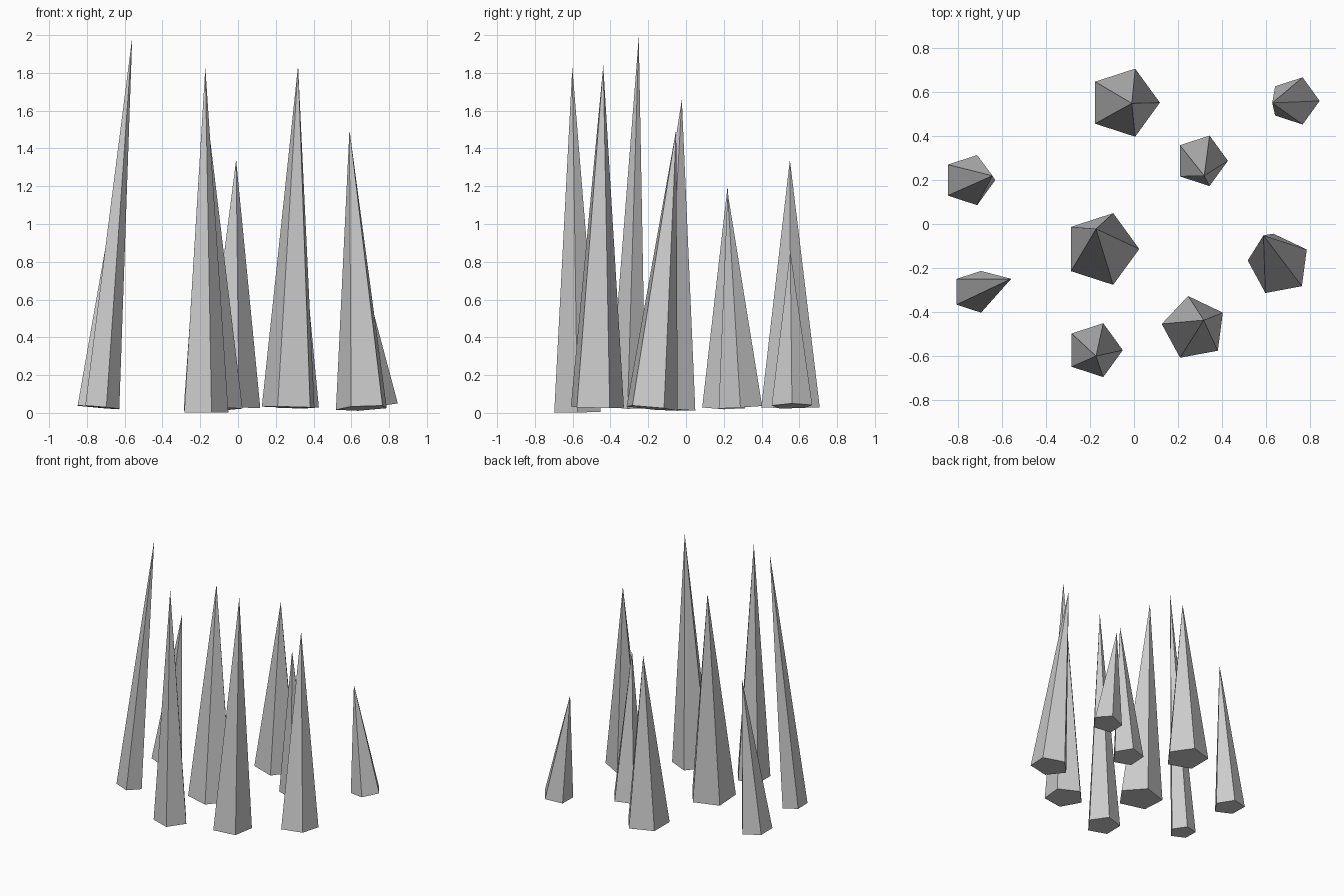
import bpy, bmesh, math
from mathutils import Vector, Matrix

if "Cube" in bpy.data.objects:
    bpy.data.objects.remove(bpy.data.objects["Cube"])

# each spike: base centre, apex, base radius, turn in degrees
SPIKES = [
    ((-0.045, 0.553, 0.030), (-0.010, 0.550, 1.34), 0.163, 0),
    ((0.734, 0.561, 0.036), (0.630, 0.552, 0.86), 0.113, 0),
    ((0.307, 0.288, 0.030), (0.320, 0.220, 1.17), 0.121, 0),
    ((-0.752, 0.200, 0.030), (-0.645, 0.220, 1.20), 0.120, 0),
    ((-0.728, -0.309, 0.030), (-0.560, -0.250, 1.99), 0.100, 0),
    ((-0.148, -0.114, 0.020), (-0.173, -0.022, 1.66), 0.172, 0),
    ((0.661, -0.185, 0.025), (0.590, -0.052, 1.50), 0.144, 28.5),
    ((0.274, -0.475, 0.030), (0.318, -0.438, 1.84), 0.149, 28.5),
    ((-0.180, -0.575, 0.003), (-0.173, -0.602, 1.83), 0.129, 0),
]


def spike(name, base, apex, radius, turn):
    """Five-sided pyramid whose base is square to its leaning axis."""
    base, apex = Vector(base), Vector(apex)
    axis = apex - base
    bm = bmesh.new()
    ring = []
    for i in range(5):
        a = math.radians(turn + 72 * i)
        ring.append(bm.verts.new((radius * math.cos(a), radius * math.sin(a), 0)))
    tip = bm.verts.new((0, 0, axis.length))
    bm.faces.new(ring[::-1])
    for i in range(5):
        bm.faces.new((ring[i], ring[(i + 1) % 5], tip))
    lean = Vector((0, 0, 1)).rotation_difference(axis).to_matrix().to_4x4()
    bm.transform(Matrix.Translation(base) @ lean)
    mesh = bpy.data.meshes.new(name)
    bm.to_mesh(mesh)
    bm.free()
    bpy.context.collection.objects.link(bpy.data.objects.new(name, mesh))


for n, data in enumerate(SPIKES, 1):
    spike(f"spike_{n}", *data)
